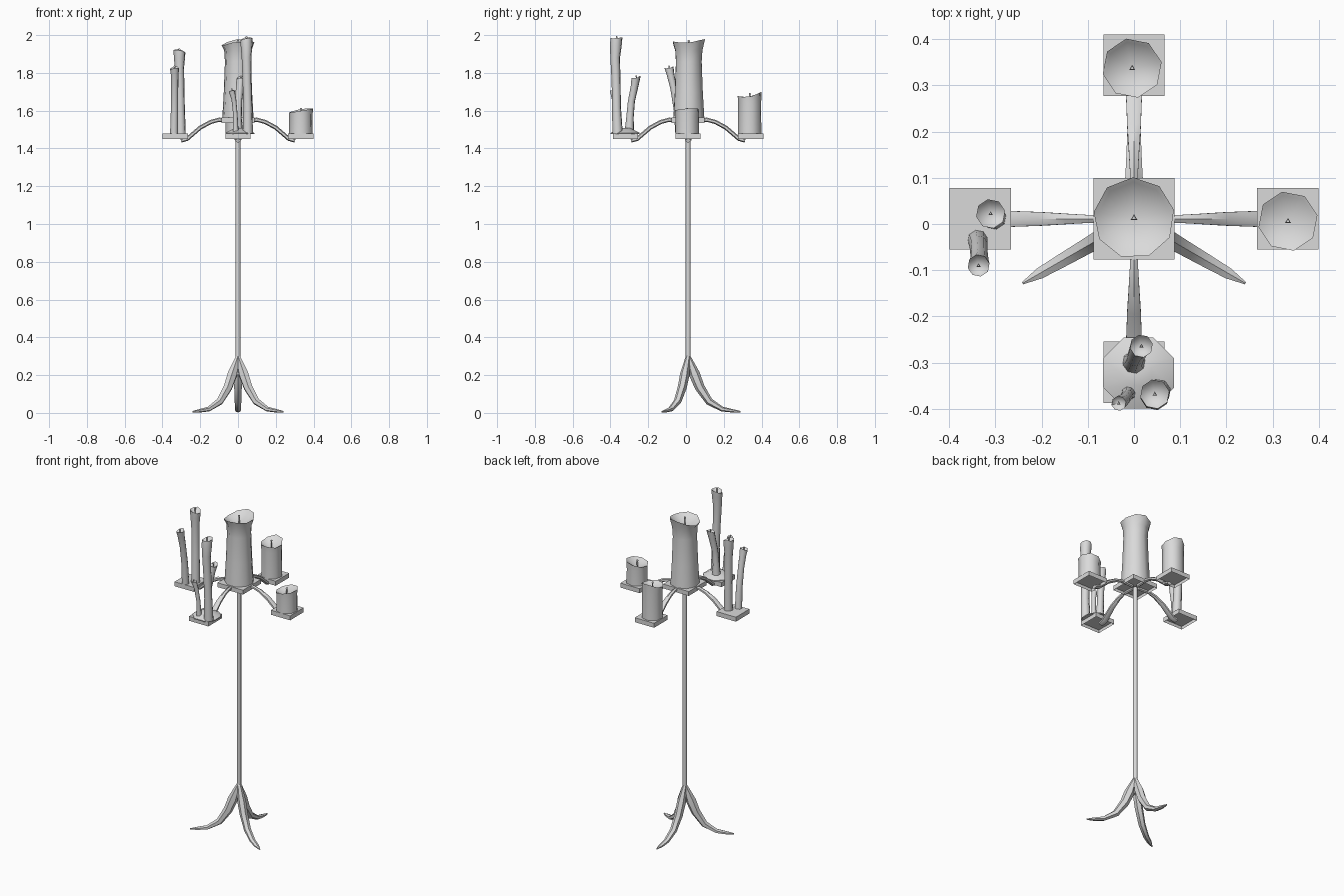
import bpy, bmesh, math
from math import cos, sin, pi, radians
from mathutils import Vector

cube = bpy.data.objects.get("Cube")
if cube:
    bpy.data.objects.remove(cube, do_unlink=True)

grey = bpy.data.materials.new("plain grey")
grey.use_nodes = True
colour = (0.7, 0.7, 0.7, 1)
grey.diffuse_color = colour
grey.node_tree.nodes["Principled BSDF"].inputs["Base Color"].default_value = colour

CENTRE = Vector((0, 0.011, 0))


def finish(name, bm, angle=None):
    bmesh.ops.recalc_face_normals(bm, faces=bm.faces)
    mesh = bpy.data.meshes.new(name)
    bm.to_mesh(mesh)
    bm.free()
    mesh.materials.append(grey)
    obj = bpy.data.objects.new(name, mesh)
    bpy.context.collection.objects.link(obj)
    if angle:
        bpy.ops.object.select_all(action="DESELECT")
        obj.select_set(True)
        bpy.context.view_layer.objects.active = obj
        bpy.ops.object.shade_smooth_by_angle(angle=radians(angle))
    return obj


def loft(bm, rings):
    """Skin a list of point rings and cap both ends."""
    loops = [[bm.verts.new(p) for p in ring] for ring in rings]
    for a, b in zip(loops, loops[1:]):
        for i in range(len(a)):
            j = (i + 1) % len(a)
            bm.faces.new((a[i], a[j], b[j], b[i]))
    bm.faces.new(loops[0])
    return bm.faces.new(loops[-1])


def circle(centre, r, sides, turn=0.0):
    return [Vector(centre) + Vector((r * cos(t), r * sin(t), 0))
            for t in (turn + 2 * pi * i / sides for i in range(sides))]


def limb(name, heading, stations, sides=6):
    """Sweep an oval along a radial path of (reach, z, half width, half height)."""
    out = Vector((cos(radians(heading)), sin(radians(heading)), 0))
    side = Vector((-out.y, out.x, 0))
    points = [CENTRE + out * s[0] + Vector((0, 0, s[1])) for s in stations]
    rings = []
    for i, (_, _, w, h) in enumerate(stations):
        along = points[min(i + 1, len(points) - 1)] - points[max(i - 1, 0)]
        up = along.cross(side).normalized()
        angles = [2 * pi * (k + 0.5) / sides for k in range(sides)]
        rings.append([points[i] + side * w * cos(t) + up * h * sin(t) for t in angles])
    bm = bmesh.new()
    loft(bm, rings)
    finish(name, bm, 40)


def tray(name, x, y, half, z0, z1):
    """Square tray, hollow underneath."""
    bm = bmesh.new()
    corners = [(x - half, y - half), (x + half, y - half),
               (x + half, y + half), (x - half, y + half)]
    base = loft(bm, [[(a, b, z) for a, b in corners] for z in (z1, z0)])
    bmesh.ops.inset_individual(bm, faces=[base], thickness=half * 0.25)
    bmesh.ops.translate(bm, verts=base.verts, vec=(0, 0, (z1 - z0) * 0.7))
    finish(name, bm)


def candle(name, path, tilt, tilt_to, saddle, dip, sides=8):
    """Wax column along (x, y, z, radius); uneven rim, dished top and a wick."""
    rings = [circle(p[:3], p[3], sides, 0.2) for p in path]
    x, y, z, r = path[-1]
    inner = circle((x, y, z - dip * 0.12), r * 0.88, sides, 0.2)
    for i in range(sides):
        t = 0.2 + 2 * pi * i / sides
        lift = tilt * cos(t - radians(tilt_to)) - saddle * cos(2 * t)
        rings[-1][i].z += lift
        inner[i].z += lift
    bm = bmesh.new()
    top = loft(bm, rings + [inner])
    hub = bmesh.ops.poke(bm, faces=[top])["verts"][0]
    hub.co = (x, y, z - dip)
    finish(name, bm, 55)

    size = 0.004 + r * 0.05
    wick_top = z + 0.012
    bm = bmesh.new()
    loft(bm, [circle((x, y, h), s, 3, pi / 2) for h, s in
              ((z - dip, size * 0.5), (wick_top - 0.012, size * 0.6),
               (wick_top - 0.006, size), (wick_top, size * 0.7))])
    finish(name + "_wick", bm)


# Pole
bm = bmesh.new()
loft(bm, [circle(CENTRE + Vector((0, 0, z)), 0.013, 8) for z in (0.2, 1.545)])
finish("pole", bm, 50)

# Three curved feet
foot = [(0.0, 0.30, 0.012, 0.012), (0.034, 0.205, 0.024, 0.029),
        (0.062, 0.135, 0.023, 0.026), (0.112, 0.06, 0.02, 0.02),
        (0.18, 0.02, 0.017, 0.013), (0.235, 0.011, 0.014, 0.009),
        (0.278, 0.006, 0.003, 0.004)]
for name, heading in (("back", 90), ("right", 210), ("left", 330)):
    limb(name + "_foot", heading, foot)

# Four arms, each carrying a tray
arm = [(0.02, 1.548, 0.009, 0.01), (0.1, 1.552, 0.01, 0.011),
       (0.145, 1.54, 0.013, 0.011), (0.2, 1.51, 0.017, 0.011),
       (0.27, 1.45, 0.02, 0.011), (0.302, 1.441, 0.018, 0.01)]
for name, heading in (("left", 0), ("back", 90), ("right", 180), ("front", 270)):
    limb(name + "_arm", heading, arm)
    t = radians(heading)
    tray(name + "_tray", 0.332 * cos(t), CENTRE.y + 0.332 * sin(t), 0.0665, 1.45, 1.478)
tray("centre_tray", 0, CENTRE.y, 0.088, 1.536, 1.563)

# Wide candles
candle("centre_candle",
       [(0, 0.013, 1.563, 0.084), (0, 0.013, 1.7, 0.076), (0, 0.013, 1.86, 0.07),
        (0, 0.013, 1.92, 0.074), (0, 0.013, 1.962, 0.088)], 0.011, 40, 0.01, 0.06, 9)
candle("left_candle",
       [(0.333, 0.006, 1.478, 0.064), (0.333, 0.006, 1.57, 0.063),
        (0.333, 0.006, 1.602, 0.065)], 0.012, 20, 0.002, 0.035)
candle("back_candle",
       [(-0.004, 0.337, 1.478, 0.063), (-0.004, 0.337, 1.64, 0.062),
        (-0.004, 0.337, 1.682, 0.065)], 0.012, 90, 0.008, 0.045)

# Thin candles on the right tray
candle("right_tall_candle",
       [(-0.303, 0.015, 1.478, 0.027), (-0.306, 0.02, 1.65, 0.024),
        (-0.31, 0.022, 1.83, 0.025), (-0.31, 0.022, 1.88, 0.03),
        (-0.31, 0.022, 1.918, 0.032)], 0.007, 160, 0.005, 0.03)
candle("right_short_candle",
       [(-0.338, -0.035, 1.478, 0.022), (-0.336, -0.045, 1.6, 0.02),
        (-0.335, -0.065, 1.72, 0.019), (-0.335, -0.082, 1.79, 0.021),
        (-0.336, -0.09, 1.826, 0.024)], 0.006, 60, 0.004, 0.025)

# Wax puddle and thin candles on the front tray
bm = bmesh.new()
loft(bm, [circle((0.01, -0.322, z), r, 8, pi / 8) for z, r in
          ((1.476, 0.083), (1.482, 0.083), (1.508, 0.03))])
finish("wax_puddle", bm, 30)
candle("front_tall_candle",
       [(0.052, -0.362, 1.478, 0.028), (0.052, -0.368, 1.62, 0.024),
        (0.048, -0.37, 1.75, 0.024), (0.045, -0.375, 1.88, 0.026),
        (0.045, -0.371, 1.95, 0.032), (0.045, -0.368, 1.982, 0.032)],
       0.006, 30, 0.004, 0.03)
candle("front_middle_candle",
       [(0.0, -0.3, 1.478, 0.027), (0.0, -0.297, 1.56, 0.02),
        (0.003, -0.289, 1.65, 0.019), (0.01, -0.272, 1.73, 0.021),
        (0.016, -0.264, 1.775, 0.025)], 0.007, 70, 0.004, 0.025)
candle("front_small_candle",
       [(-0.012, -0.366, 1.478, 0.016), (-0.014, -0.37, 1.58, 0.012),
        (-0.022, -0.38, 1.66, 0.013), (-0.033, -0.388, 1.705, 0.016)],
       0.004, 20, 0.003, 0.015)
